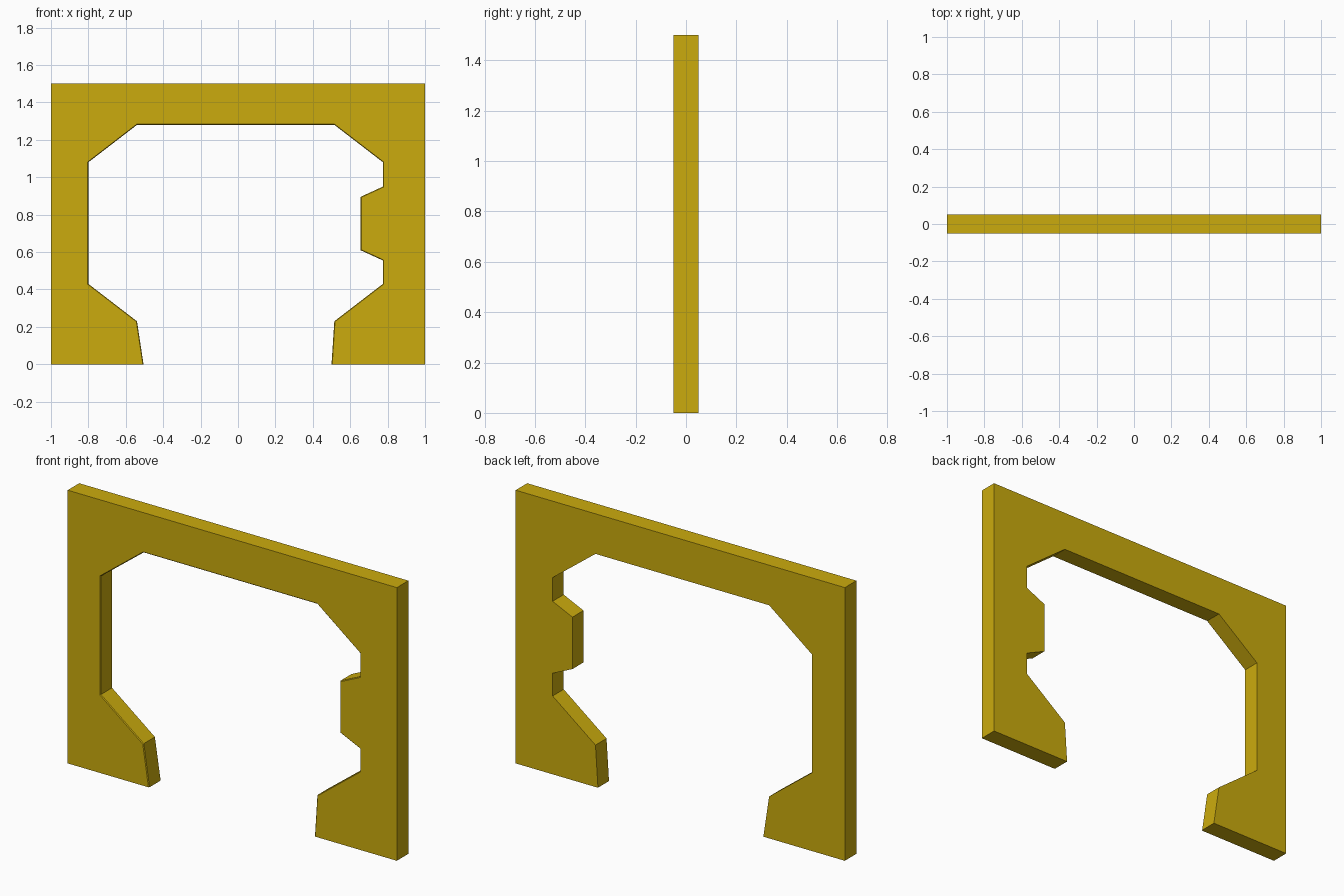
import bpy, bmesh

if "Cube" in bpy.data.objects:
    bpy.data.objects.remove(bpy.data.objects["Cube"])

# Opening profile (x, z), from left foot over the top to right foot
opening = [(-0.505, 0), (-0.54, 0.23), (-0.80, 0.43), (-0.80, 1.08), (-0.54, 1.28),
           (0.515, 1.28), (0.775, 1.08), (0.775, 0.95), (0.655, 0.895), (0.655, 0.61),
           (0.775, 0.555), (0.775, 0.43), (0.515, 0.23), (0.50, 0)]
outline = [(-1, 0)] + opening + [(1, 0), (1, 1.5), (-1, 1.5)]
HALF = 0.05

# Arch panel: profile extruded through its thickness
bm = bmesh.new()
front = [bm.verts.new((x, -HALF, z)) for x, z in outline]
face = bm.faces.new(front)
ext = bmesh.ops.extrude_face_region(bm, geom=[face], use_keep_orig=True)
moved = [g for g in ext["geom"] if isinstance(g, bmesh.types.BMVert)]
bmesh.ops.translate(bm, verts=moved, vec=(0, 2 * HALF, 0))

# Fine chamfer on the front rim of the opening
n = len(opening)
rim = [bm.edges.get((front[i], front[i + 1])) for i in range(1, n)]
bmesh.ops.bevel(bm, geom=[e for e in rim if e], offset=0.004, segments=1,
                affect='EDGES', profile=0.5)
bmesh.ops.recalc_face_normals(bm, faces=bm.faces[:])

mesh = bpy.data.meshes.new("arch_panel")
bm.to_mesh(mesh)
bm.free()
arch = bpy.data.objects.new("arch_panel", mesh)
bpy.context.collection.objects.link(arch)

# Yellow paint
paint = bpy.data.materials.new("yellow_paint")
paint.diffuse_color = (0.6, 0.41, 0.004, 1)
paint.use_nodes = True
paint.node_tree.nodes["Principled BSDF"].inputs["Base Color"].default_value = paint.diffuse_color
mesh.materials.append(paint)
